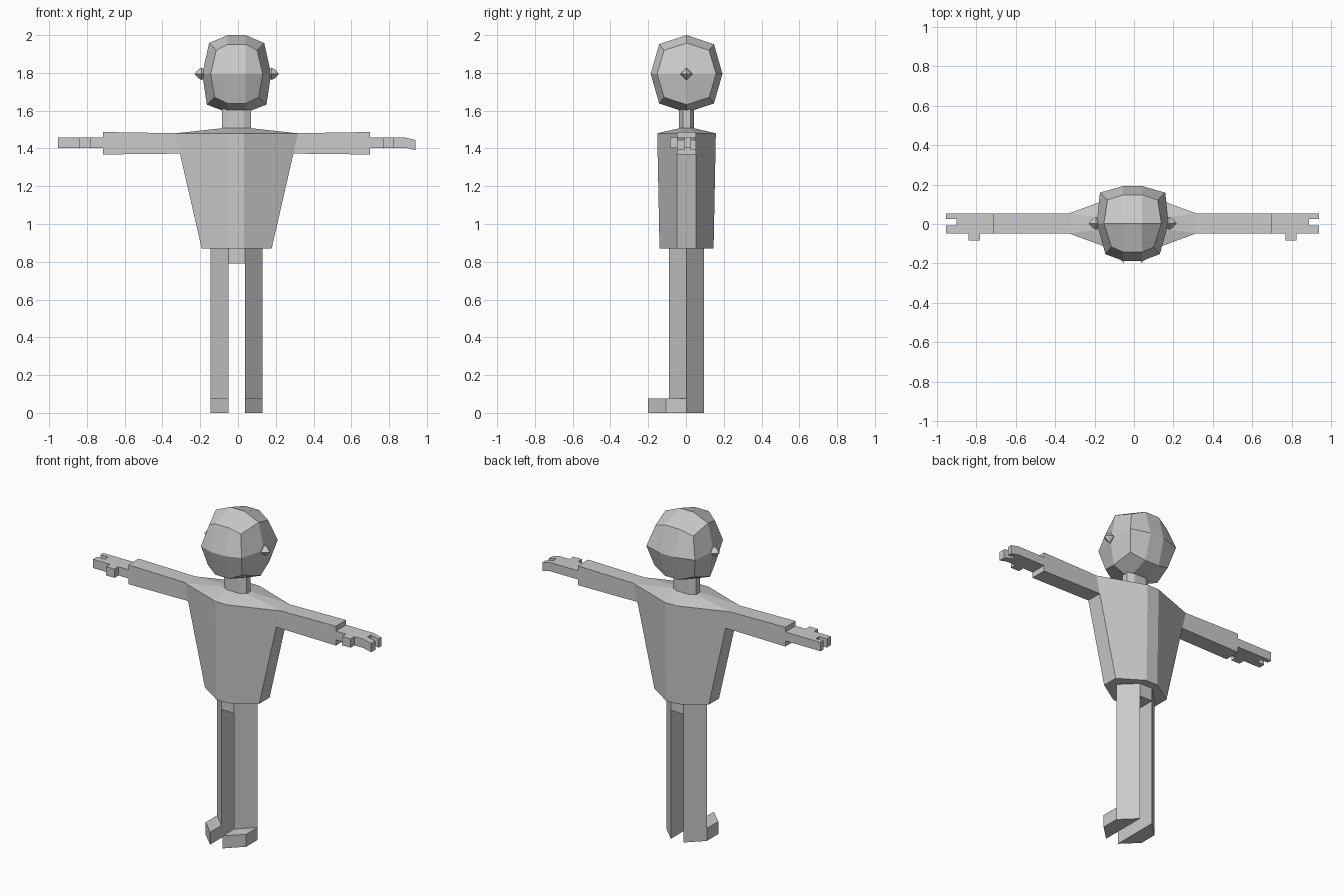
import bpy, bmesh
from math import cos, sin, pi

if "Cube" in bpy.data.objects:
    bpy.data.objects.remove(bpy.data.objects["Cube"])

CX, CY = -0.007, 0.003   # body centre line


def make(name, verts, faces):
    bm = bmesh.new()
    vs = [bm.verts.new((x + CX, y + CY, z)) for x, y, z in verts]
    for f in faces:
        bm.faces.new([vs[i] for i in f])
    bmesh.ops.recalc_face_normals(bm, faces=bm.faces)
    me = bpy.data.meshes.new(name)
    bm.to_mesh(me)
    bm.free()
    ob = bpy.data.objects.new(name, me)
    bpy.context.collection.objects.link(ob)
    return ob


def bridges(count, n):
    return [(r * n + i, r * n + (i + 1) % n, (r + 1) * n + (i + 1) % n, (r + 1) * n + i)
            for r in range(count - 1) for i in range(n)]


def loft(name, rings):
    n = len(rings[0])
    faces = bridges(len(rings), n)
    faces += [tuple(range(n)), tuple(range((len(rings) - 1) * n, len(rings) * n))]
    return make(name, [p for r in rings for p in r], faces)


def prism(name, outline, z0, z1):
    return loft(name, [[(x, y, z) for x, y in outline] for z in (z0, z1)])


def octagon(sx, sy, fx, fy, z):
    # fx: half width of the front flat, sy: half depth of the side flat
    q = [(sx, -sy), (sx, sy), (fx, fy), (-fx, fy),
         (-sx, sy), (-sx, -sy), (-fx, -fy), (fx, -fy)]
    return [(x, y, z) for x, y in q]


# torso, shoulders and neck
loft("torso", [octagon(0.185, 0.05, 0.04, 0.143, 0.87),
               octagon(0.325, 0.05, 0.04, 0.155, 1.48),
               octagon(0.077, 0.02, 0.04, 0.04, 1.507)])
loft("neck", [octagon(0.077, 0.02, 0.04, 0.04, 1.50),
              octagon(0.077, 0.02, 0.04, 0.04, 1.63)])

# head: faceted rounded box, octagonal rings along x with four quads on each side
HZ = 1.795
head = []
for x, inner in ((-1, True), (-1, False), (1, False), (1, True)):
    for i in range(8):
        c, s = cos(i * pi / 4), sin(i * pi / 4)
        if inner:
            k = 1.0 if i % 2 == 0 else 1.08
            w = (0.152 if i % 2 == 0 else 0.122) + 0.014 * c - 0.006 * s
            head.append((x * w, 0.156 * k * c, HZ + 0.163 * k * s))
        else:
            k = 1.0 if i % 2 == 0 else 1.08
            head.append((x * 0.048, 0.19 * k * c, HZ + 0.205 * k * s))
head += [(-0.182, 0, HZ), (0.182, 0, HZ)]
faces = bridges(4, 8)
for base, c in ((0, 32), (24, 33)):
    faces += [(c, base + i, base + i + 1, base + (i + 2) % 8) for i in (0, 2, 4, 6)]
make("head", head, faces)

for side, s in (("left", -1), ("right", 1)):
    # ear stud
    loft(side + "_ear", [[(s * x, r * cos(i * pi / 2), HZ + r * sin(i * pi / 2))
                          for i in range(4)]
                         for x, r in ((0.17, 0.02), (0.185, 0.033), (0.205, 0.022), (0.222, 0.002))])

    # arm
    loft(side + "_arm", [[(s * x, -0.05, a), (s * x, 0.05, a), (s * x, 0.05, b), (s * x, -0.05, b)]
                         for x, a, b in ((0.28, 1.373, 1.48), (0.707, 1.368, 1.487))])

    # hand with thumb and two fingers
    hand = [(0.70, -0.05), (0.775, -0.05), (0.775, -0.088), (0.833, -0.088), (0.833, -0.05),
            (0.895, -0.05), (0.947, -0.05), (0.947, -0.01), (0.895, -0.01),
            (0.895, 0.022), (0.947, 0.022), (0.947, 0.05), (0.895, 0.05), (0.70, 0.05)]
    ob = prism(side + "_hand", [(s * x, y) for x, y in hand], 1.403, 1.457)
    if s > 0:  # fingertips droop slightly
        for v in ob.data.vertices:
            if v.co.x > 0.93:
                v.co.z -= 0.012

    # wedge-shaped leg and slanted foot
    inner, outer, front, toe = s * 0.043, s * 0.138, -0.093, -0.203
    prism(side + "_leg", [(inner, front), (outer, 0), (inner, 0.093)], 0, 0.88)
    prism(side + "_foot", [(inner, front), (inner, toe), (outer, toe - front), (outer, 0)], 0, 0.077)

# hip block between the legs
prism("hip", [(-0.043, -0.093), (0.043, -0.093), (0.043, 0.093), (-0.043, 0.093)], 0.79, 0.88)
